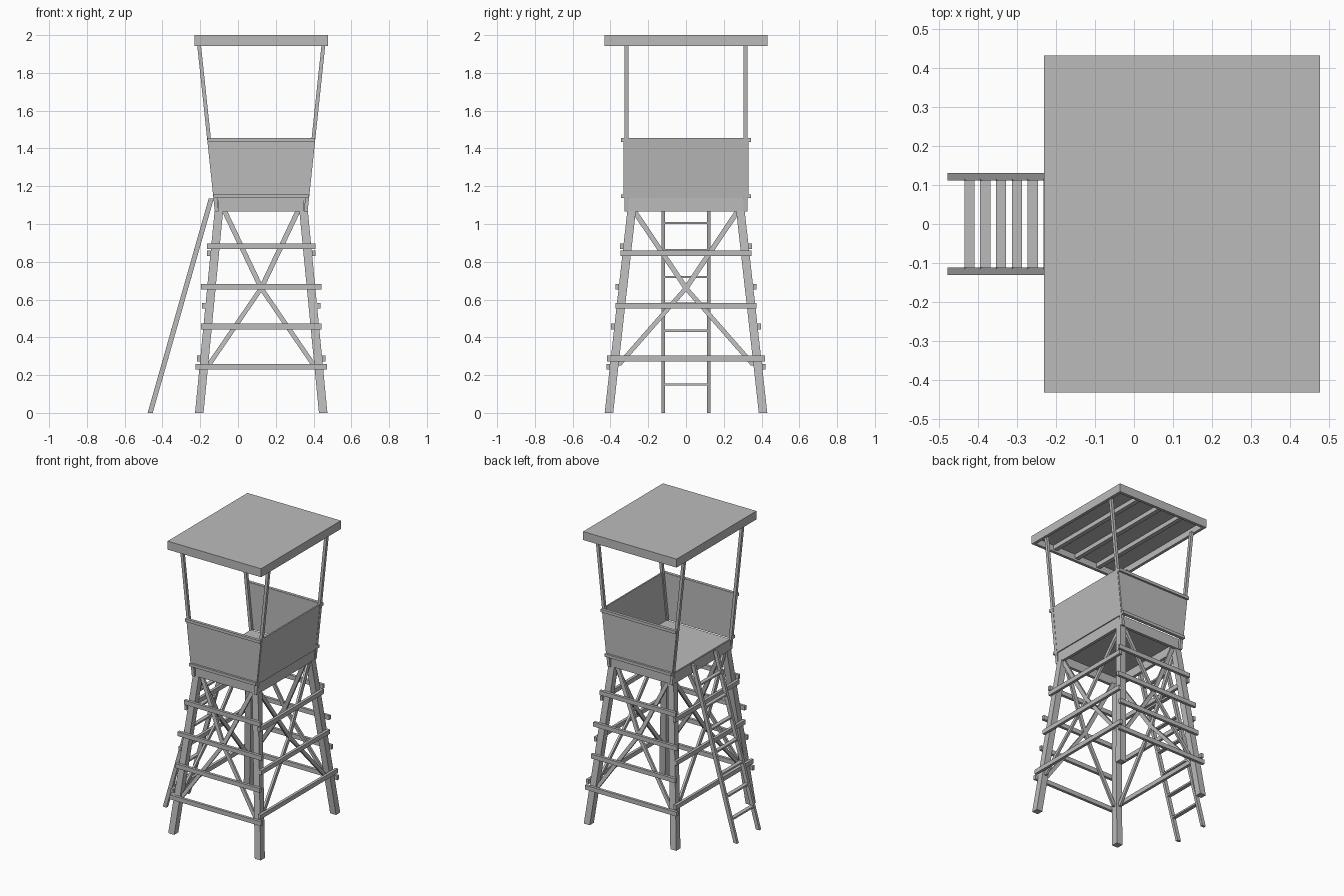
import bpy
import bmesh

cube = bpy.data.objects.get("Cube")
if cube:
    bpy.data.objects.remove(cube, do_unlink=True)

wood = bpy.data.materials.new("grey wood")
wood.use_nodes = True
wood.diffuse_color = (0.5, 0.5, 0.5, 1)
wood.node_tree.nodes["Principled BSDF"].inputs["Base Color"].default_value = (0.5, 0.5, 0.5, 1)

CX = 0.123                      # tower axis
LEG_TOP = 1.07
LEG = 0.0225                    # leg half thickness


def prism(name, low, high):
    """Solid between two level rectangles given as (x0, x1, y0, y1, z)."""
    bm = bmesh.new()
    rings = []
    for x0, x1, y0, y1, z in (low, high):
        rings.append([bm.verts.new((x, y, z)) for x, y in
                      ((x0, y0), (x1, y0), (x1, y1), (x0, y1))])
    a, b = rings
    bm.faces.new(a[::-1])
    bm.faces.new(b)
    for i in range(4):
        j = (i + 1) % 4
        bm.faces.new((a[i], a[j], b[j], b[i]))
    bmesh.ops.recalc_face_normals(bm, faces=bm.faces)
    mesh = bpy.data.meshes.new(name)
    bm.to_mesh(mesh)
    bm.free()
    mesh.materials.append(wood)
    ob = bpy.data.objects.new(name, mesh)
    bpy.context.collection.objects.link(ob)


def bar(name, p, q, wx, wy):
    """Leaning bar with level ends and section wx by wy."""
    prism(name, *[(x - wx / 2, x + wx / 2, y - wy / 2, y + wy / 2, z) for x, y, z in (p, q)])


def box(name, x0, x1, y0, y1, z0, z1):
    prism(name, (x0, x1, y0, y1, z0), (x0, x1, y0, y1, z1))


def leg_x(z):
    return 0.328 - 0.097 * z


def leg_y(z):
    return 0.408 - 0.112 * z


def post_x(z):
    return 0.235 + 0.106 * (z - 1.06)


SIDES = (-1, 1)

# Splayed legs and upper posts
for sx in SIDES:
    for sy in SIDES:
        bar("leg", (CX + sx * leg_x(0), sy * leg_y(0), 0),
            (CX + sx * leg_x(LEG_TOP), sy * leg_y(LEG_TOP), LEG_TOP), 2 * LEG, 2 * LEG)
        bar("roof_post", (CX + sx * post_x(1.065), sy * 0.315, 1.065),
            (CX + sx * post_x(1.95), sy * 0.315, 1.95), 0.02, 0.02)

# Horizontal rails nailed outside the legs
for s in SIDES:
    for z, half in ((0.882, 0.288), (0.667, 0.318), (0.457, 0.32), (0.245, 0.347)):
        bar("cross_rail", (CX, s * (leg_y(z) + LEG + 0.009), z - 0.015),
            (CX, s * (leg_y(z) + LEG + 0.009), z + 0.015), 2 * half, 0.019)
    for z, half in ((0.845, 0.347), (0.567, 0.372), (0.288, 0.418)):
        bar("side_rail", (CX + s * (leg_x(z) + LEG + 0.009), 0, z - 0.015),
            (CX + s * (leg_x(z) + LEG + 0.009), 0, z + 0.015), 0.019, 2 * half)

# Crossed braces in the plane of the legs
MID = 0.66
for s in SIDES:
    for d in SIDES:
        for z, ax, ay in ((0.25, 0.28, 0.36), (LEG_TOP, 0.195, 0.275)):
            low, high = sorted([(CX + d * ax, s * leg_y(z), z),
                                (CX, s * leg_y(MID), MID)], key=lambda p: p[2])
            bar("cross_brace", low, high, 0.029, 0.015)
            low, high = sorted([(CX + s * leg_x(z), d * ay, z),
                                (CX + s * leg_x(MID), 0, MID)], key=lambda p: p[2])
            bar("side_brace", low, high, 0.015, 0.032)

# Platform frame and floor
for s in SIDES:
    bar("platform_beam", (CX, s * 0.305, 1.065), (CX, s * 0.305, 1.137), 0.45, 0.02)
    bar("platform_end_beam", (CX + s * 0.235, 0, 1.065), (CX + s * 0.235, 0, 1.137), 0.02, 0.61)
box("platform_floor", CX - 0.24, CX + 0.24, -0.31, 0.31, 1.125, 1.14)

# Flared parapet walls with trim rails, one side left open for the ladder
for s in SIDES:
    low, high = [(CX - h, CX + h, s * 0.327 - 0.004, s * 0.327 + 0.004, z)
                 for h, z in ((0.25, 1.137), (0.284, 1.452))]
    prism("parapet_wall", low, high)
    for z, h in ((1.147, 0.252), (1.444, 0.284)):
        bar("parapet_trim", (CX, s * 0.335, z - 0.01), (CX, s * 0.335, z + 0.01), 2 * h, 0.02)
prism("parapet_side_wall", (CX + 0.242, CX + 0.252, -0.305, 0.305, 1.137),
      (CX + 0.274, CX + 0.284, -0.305, 0.305, 1.455))

# Roof: thin sheet, rim boards and rafters beneath
RX, RY = 0.354, 0.432
box("roof_sheet", CX - RX, CX + RX, -RY, RY, 1.985, 2.0)
for s in SIDES:
    bar("roof_rim", (CX, s * (RY - 0.01), 1.942), (CX, s * (RY - 0.01), 1.986), 2 * RX, 0.02)
    bar("roof_side_rim", (CX + s * (RX - 0.01), 0, 1.942),
        (CX + s * (RX - 0.01), 0, 1.986), 0.02, 2 * RY - 0.04)
for i in (-1, 0, 1):
    bar("rafter", (CX + i * 0.175, 0, 1.955), (CX + i * 0.175, 0, 1.986), 0.03, 2 * RY - 0.04)

# Leaning ladder
def ladder_x(z):
    return -0.465 + 0.285 * z


for s in SIDES:
    bar("ladder_rail", (ladder_x(0), s * 0.121, 0), (ladder_x(1.135), s * 0.121, 1.135), 0.027, 0.019)
for i in range(7):
    z = 0.15 + 0.1425 * i
    bar("ladder_rung", (ladder_x(z), 0, z - 0.006), (ladder_x(z), 0, z + 0.006), 0.026, 0.23)
